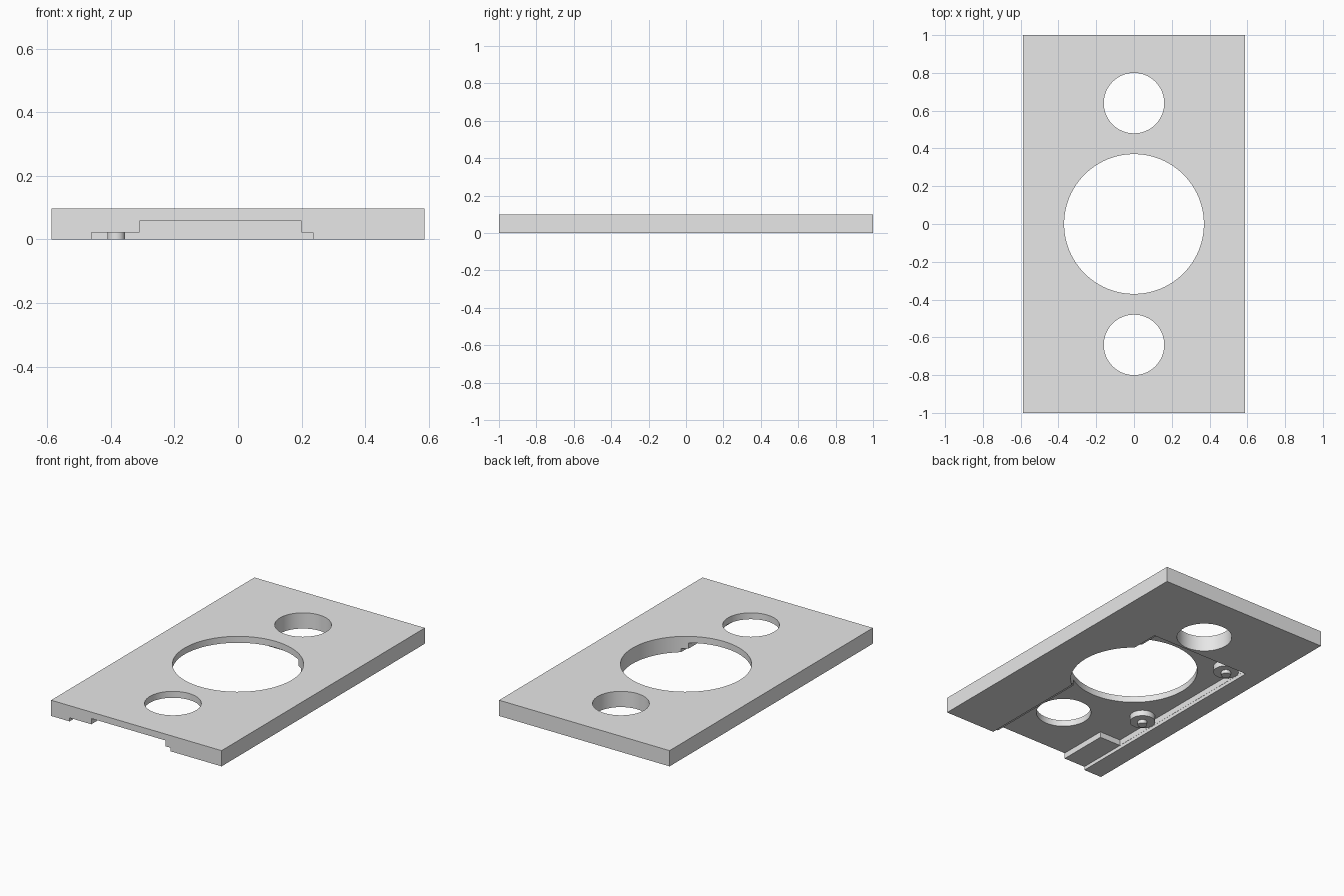
import bpy
import bmesh
import math

start_cube = bpy.data.objects.get("Cube")
if start_cube:
    bpy.data.objects.remove(start_cube, do_unlink=True)

grey = bpy.data.materials.new("light grey")
grey.use_nodes = True
colour = (0.8, 0.8, 0.8, 1)
grey.diffuse_color = colour
grey.node_tree.nodes["Principled BSDF"].inputs["Base Color"].default_value = colour

THICK, SHALLOW, DEEP = 0.098, 0.022, 0.058


def prism(name, outline, z0, z1):
    """Extrude a flat outline from z0 up to z1."""
    bm = bmesh.new()
    face = bm.faces.new([bm.verts.new((x, y, z0)) for x, y in outline])
    grown = bmesh.ops.extrude_face_region(bm, geom=[face])["geom"]
    top = [v for v in grown if isinstance(v, bmesh.types.BMVert)]
    bmesh.ops.translate(bm, verts=top, vec=(0, 0, z1 - z0))
    bmesh.ops.recalc_face_normals(bm, faces=bm.faces)
    mesh = bpy.data.meshes.new(name)
    bm.to_mesh(mesh)
    bm.free()
    mesh.materials.append(grey)
    obj = bpy.data.objects.new(name, mesh)
    bpy.context.collection.objects.link(obj)
    return obj


def box(x0, x1, y0, y1):
    return [(x0, y0), (x1, y0), (x1, y1), (x0, y1)]


def circle(x, y, r, n=64):
    steps = [2 * math.pi * i / n for i in range(n)]
    return [(x + r * math.cos(a), y + r * math.sin(a)) for a in steps]


def activate(obj):
    bpy.ops.object.select_all(action="DESELECT")
    obj.select_set(True)
    bpy.context.view_layer.objects.active = obj


def cut(target, outline, top):
    """Cut an outline out of the target, from below up to the given height."""
    cutter = prism("cutter", outline, -0.1, top)
    cutter.hide_render = True
    mod = target.modifiers.new("cut", "BOOLEAN")
    mod.operation, mod.solver, mod.object = "DIFFERENCE", "EXACT", cutter
    activate(target)
    bpy.ops.object.modifier_apply(modifier=mod.name)
    bpy.data.objects.remove(cutter, do_unlink=True)


# Plate
plate = prism("plate", box(-0.587, 0.587, -1, 1), 0, THICK)

# Shallow recess in the underside, open at the front
cut(plate, box(-0.46, 0.235, -1.1, 0.467), SHALLOW)

# Deep pocket, narrower towards the front
cut(plate, [(-0.31, -1.1), (0.2, -1.1), (0.2, 0.465), (-0.459, 0.465),
            (-0.459, -0.675), (-0.31, -0.675)], DEEP)

# Through holes
cut(plate, circle(0, 0, 0.37, 96), 0.2)
for side in (-1, 1):
    cut(plate, circle(0, side * 0.64, 0.16), 0.2)

# Round bosses with locating pins inside the pocket
parts = [plate]
for label, y in (("front", -0.38), ("back", 0.38)):
    parts.append(prism(label + "_boss", circle(-0.383, y, 0.074, 48), SHALLOW, DEEP + 0.01))
    parts.append(prism(label + "_pin", circle(-0.383, y, 0.028, 32), 0, SHALLOW + 0.01))

for part in parts:
    activate(part)
    bpy.ops.object.shade_smooth_by_angle(angle=math.radians(30))
